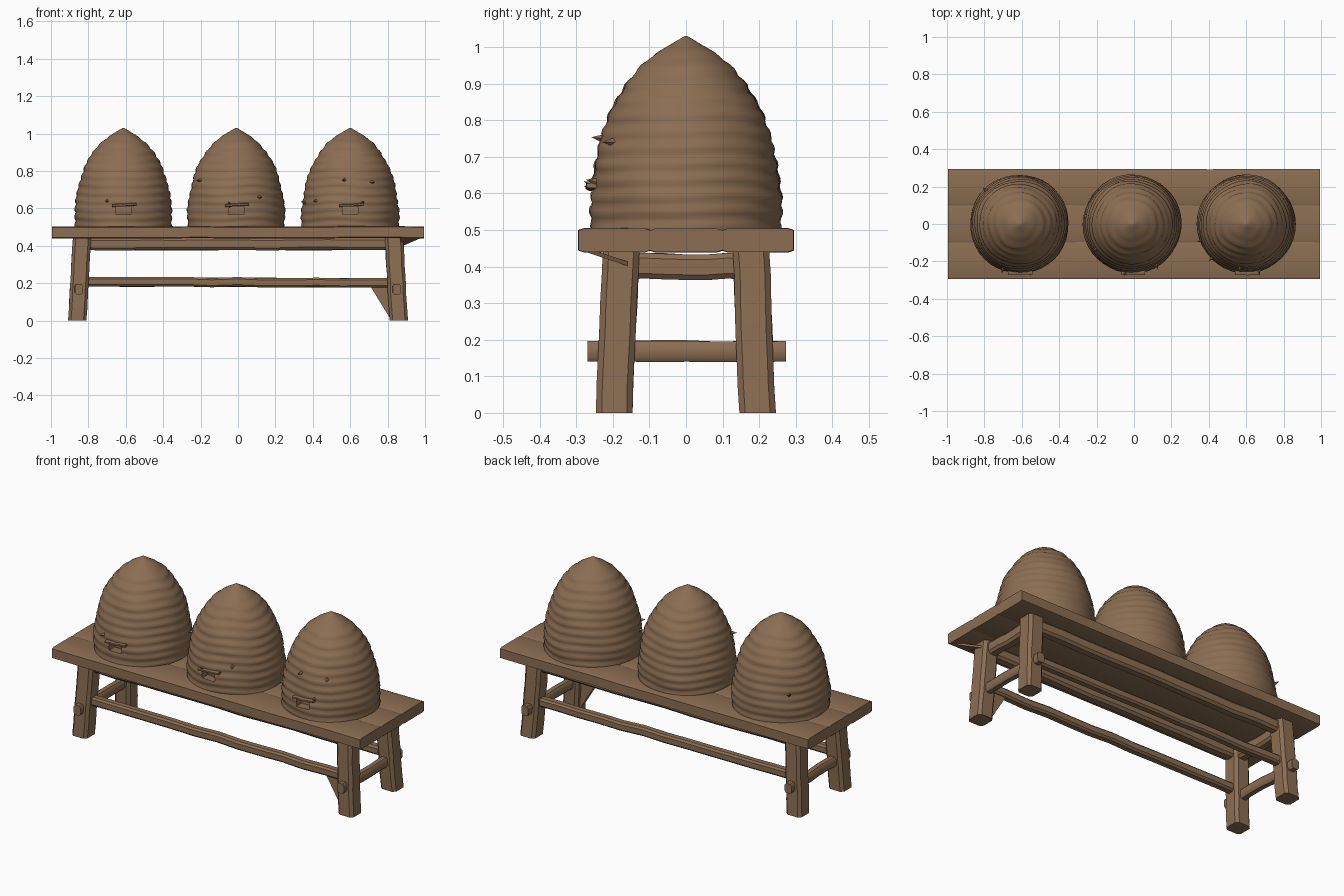
import bpy, bmesh, math, random
from mathutils import Vector, Matrix

random.seed(4)
cube = bpy.data.objects.get("Cube")
if cube:
    bpy.data.objects.remove(cube, do_unlink=True)

brown = bpy.data.materials.new("weathered brown")
brown.use_nodes = True
COLOUR = (0.26, 0.155, 0.085, 1)
brown.diffuse_color = COLOUR
brown.node_tree.nodes["Principled BSDF"].inputs["Base Color"].default_value = COLOUR


def finish(name, bm, angle=40):
    """Turn a bmesh into a smooth shaded, coloured object."""
    bmesh.ops.recalc_face_normals(bm, faces=bm.faces)
    mesh = bpy.data.meshes.new(name)
    bm.to_mesh(mesh)
    bm.free()
    mesh.materials.append(brown)
    obj = bpy.data.objects.new(name, mesh)
    bpy.context.collection.objects.link(obj)
    bpy.ops.object.select_all(action="DESELECT")
    obj.select_set(True)
    bpy.context.view_layer.objects.active = obj
    bpy.ops.object.shade_smooth_by_angle(angle=math.radians(angle))
    return obj


def beam(name, start, end, axis, size, chamfer=0.2, steps=6, wobble=0.003):
    """Hand-hewn timber: chamfered sections swept along one axis."""
    bm = bmesh.new()
    start, end = Vector(start), Vector(end)
    a, b = [i for i in range(3) if i != axis]
    c = 1 - 2 * chamfer
    outline = [(1, c), (c, 1), (-c, 1), (-1, c), (-1, -c), (-c, -1), (c, -1), (1, -c)]
    rings = []
    for s in range(steps + 1):
        inner = 0 < s < steps
        p = start.lerp(end, s / steps)
        if inner:
            p[a] += random.uniform(-wobble, wobble)
            p[b] += random.uniform(-wobble, wobble)
        ring = []
        for u, v in outline:
            q = p.copy()
            q[a] += u * size[0] / 2
            q[b] += v * size[1] / 2
            ring.append(bm.verts.new(q))
        rings.append(ring)
    for r0, r1 in zip(rings, rings[1:]):
        for i in range(8):
            j = (i + 1) % 8
            bm.faces.new((r0[i], r0[j], r1[j], r1[i]))
    bm.faces.new(rings[0])
    bm.faces.new(rings[-1])
    return finish(name, bm)


def wedge(name, triangle, offset):
    """Small splintered brace: a triangle extruded by an offset."""
    bm = bmesh.new()
    face = bm.faces.new([bm.verts.new(p) for p in triangle])
    out = bmesh.ops.extrude_face_region(bm, geom=[face])["geom"]
    verts = [g for g in out if isinstance(g, bmesh.types.BMVert)]
    bmesh.ops.translate(bm, vec=offset, verts=verts)
    return finish(name, bm)


# Bench top of three planks
for label, y, w in (("front", -0.195, 0.198), ("middle", 0, 0.2), ("back", 0.196, 0.196)):
    beam(label + "_plank", (-0.995, y, 0.472), (0.995, y, 0.472), 0,
         (w, 0.064), chamfer=0.08, steps=10, wobble=0.0015)

# Splayed legs, aprons and stretchers
for sx, side in ((-1, "right"), (1, "left")):
    for sy, row in ((-1, "front"), (1, "back")):
        beam(f"{row}_{side}_leg", (sx * 0.86, sy * 0.196, 0), (sx * 0.833, sy * 0.177, 0.45),
             2, (0.098, 0.1), chamfer=0.16, wobble=0.002)
    beam(side + "_stretcher", (sx * 0.85, -0.27, 0.168), (sx * 0.85, 0.273, 0.168),
         1, (0.045, 0.056))
    beam(side + "_cross_rail", (sx * 0.833, -0.17, 0.4), (sx * 0.833, 0.17, 0.4),
         1, (0.06, 0.07))
for sy, row in ((-1, "front"), (1, "back")):
    beam(row + "_apron", (-0.82, sy * 0.175, 0.41), (0.82, sy * 0.175, 0.41),
         0, (0.06, 0.066), steps=10)
    beam(row + "_stretcher", (-0.84, sy * 0.186, 0.208), (0.84, sy * 0.186, 0.202),
         0, (0.05, 0.05), steps=12)

# Splintered braces by the left front leg and under the bench end
wedge("foot_brace", [(0.71, -0.2, 0.18), (0.83, -0.2, 0.18), (0.82, -0.2, 0)], (0, 0.025, 0))
wedge("end_brace", [(0.87, -0.28, 0.442), (0.98, -0.28, 0.442), (0.87, -0.14, 0.395)],
      (0, 0, 0.012))

# Hive outline as (height, radius)
PROFILE = [(0.5, 0.258), (0.58, 0.262), (0.67, 0.25), (0.75, 0.233), (0.83, 0.205),
           (0.9, 0.163), (0.95, 0.122), (0.985, 0.078), (1.012, 0.035), (1.03, 0.004)]
SEGMENTS, ROWS, COIL = 40, 48, 0.044


def radius_at(z):
    for (z0, r0), (z1, r1) in zip(PROFILE, PROFILE[1:]):
        if z <= z1:
            return r0 + (r1 - r0) * (z - z0) / (z1 - z0)
    return PROFILE[-1][1]


def hive(name, cx, turn):
    """Coiled straw dome with a recessed doorway on the front."""
    bm = bmesh.new()
    rings = []
    for row in range(ROWS + 1):
        z = 0.5 + 0.53 * row / ROWS
        ring = []
        for i in range(SEGMENTS):
            t = math.tau * i / SEGMENTS
            sag = 0.004 * math.sin(3 * t + turn) + 0.003 * math.sin(5 * t + 2 * turn)
            coil = abs(math.sin(math.pi * (z + sag) / COIL)) - 0.6
            base = radius_at(z)
            r = base + min(1, base / 0.15) * (0.008 * coil + 0.002 * math.sin(4 * t + z * 30 + turn))
            ring.append(bm.verts.new((cx + r * math.cos(t), r * math.sin(t), z)))
        rings.append(ring)
    door = []
    for row in range(ROWS):
        for i in range(SEGMENTS):
            j = (i + 1) % SEGMENTS
            f = bm.faces.new((rings[row][i], rings[row][j], rings[row + 1][j], rings[row + 1][i]))
            if i in (29, 30) and 6 <= row < 10:
                door.append(f)
    bm.faces.new(rings[0])
    bm.faces.new(rings[-1])
    out = bmesh.ops.extrude_face_region(bm, geom=door)["geom"]
    moved = [g for g in out if isinstance(g, bmesh.types.BMVert)]
    bmesh.ops.translate(bm, vec=(0, 0.05, 0), verts=moved)
    bmesh.ops.delete(bm, geom=[f for f in door if f.is_valid], context="FACES_ONLY")
    finish(name, bm, 60)


def tufts(name, cx, spots):
    """Loose straw ends sticking out at (angle in degrees, height)."""
    bm = bmesh.new()
    for angle, z in spots:
        t = math.radians(angle)
        out = Vector((math.cos(t), math.sin(t), random.uniform(-0.1, 0.5))).normalized()
        r = radius_at(z) - 0.006
        centre = Vector((cx + r * math.cos(t), r * math.sin(t), z)) + out * 0.012
        turn = out.to_track_quat("Z", "Y").to_matrix().to_4x4()
        bmesh.ops.create_cone(bm, cap_ends=True, segments=4, radius1=0.016, radius2=0,
                              depth=0.045, matrix=Matrix.Translation(centre) @ turn)
    finish(name, bm, 20)


HIVES = (("right", -0.613, 0.4, [(135, 0.66), (250, 0.64), (282, 0.62)]),
         ("middle", -0.01, 2.1, [(215, 0.75), (262, 0.62), (300, 0.66)]),
         ("left", 0.6, 4.0, [(300, 0.74), (225, 0.64), (200, 0.63), (262, 0.75), (285, 0.63)]))
for side, cx, turn, spots in HIVES:
    hive(side + "_hive", cx, turn)
    tufts(side + "_straw_tufts", cx, spots)
    # Drooping straw hood over the doorway
    beam(side + "_door_hood", (cx - 0.06, -0.252, 0.614), (cx + 0.07, -0.252, 0.622), 0,
         (0.04, 0.014), steps=4)
